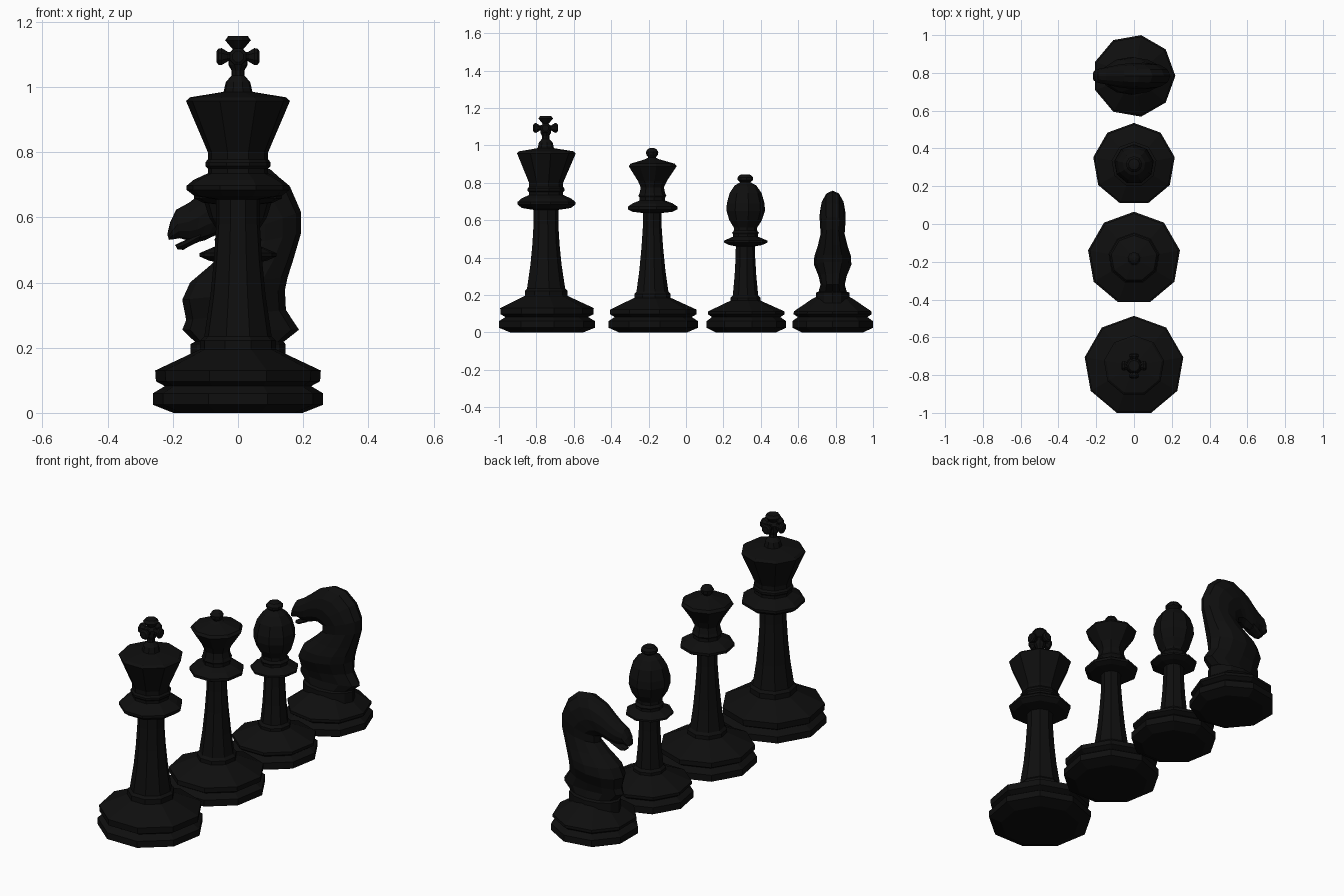
import bpy, bmesh, math
from mathutils import Matrix, Vector

black = bpy.data.materials.new("black")
black.diffuse_color = (0.0045, 0.0045, 0.0045, 1)


def finish(name, bm, loc):
    bmesh.ops.recalc_face_normals(bm, faces=bm.faces)
    me = bpy.data.meshes.new(name)
    bm.to_mesh(me)
    bm.free()
    me.materials.append(black)
    ob = bpy.data.objects.new(name, me)
    ob.location = loc
    bpy.context.collection.objects.link(ob)
    return ob


def skin(bm, rings):
    """Join rings of points with quads and cap both ends."""
    vr = [[bm.verts.new(p) for p in r] for r in rings]
    n = len(vr[0])
    for a, b in zip(vr, vr[1:]):
        for i in range(n):
            j = (i + 1) % n
            bm.faces.new((a[i], a[j], b[j], b[i]))
    bm.faces.new(vr[0])
    bm.faces.new(vr[-1])


def turn(name, prof, loc, sides=9, start=90, matrix=Matrix()):
    """Turned solid from (radius, height) pairs."""
    bm = bmesh.new()
    angs = [math.radians(start + 360 * i / sides) for i in range(sides)]
    skin(bm, [[matrix @ Vector((r * math.cos(a), r * math.sin(a), z)) for a in angs]
              for r, z in prof])
    return finish(name, bm, loc)


def loft(name, sections, loc, n=12):
    """Oval sections: back x, back z, front x, front z, half width."""
    bm = bmesh.new()
    rings = []
    for bx, bz, fx, fz, w in sections:
        ring = []
        for i in range(n):
            t = 2 * math.pi * i / n
            k = (1 + math.cos(t)) / 2
            ring.append((fx + (bx - fx) * k, w * math.sin(t), fz + (bz - fz) * k))
        rings.append(ring)
    skin(bm, rings)
    return finish(name, bm, loc)


def foot(r):
    """Two-step foot shared by all pieces."""
    return [(r * .76, 0), (r, .025), (r, .06), (r * .86, .082), (r * .965, .097)]


KING, QUEEN, BISHOP, KNIGHT = [(0, y, 0) for y in (-.751, -.182, .316, .784)]

# King: foot, column, collar, flared crown
turn("king_body", foot(.265) + [
    (.258, .13), (.118, .195), (.118, .222), (.105, .235), (.086, .36), (.075, .47),
    (.068, .58), (.068, .655), (.135, .665), (.16, .684), (.16, .697), (.138, .715),
    (.094, .735), (.094, .75), (.102, .757), (.102, .768), (.094, .778), (.094, .80),
    (.162, .957), (.15, .968), (.045, .985), (.038, 1.015), (.02, 1.035), (.02, 1.05),
    (.03, 1.068), (.03, 1.1), (.016, 1.115), (.04, 1.143), (.03, 1.157)], KING)
# Cross arms on the king
for i in range(4):
    m = (Matrix.Translation((0, 0, 1.093)) @ Matrix.Rotation(i * math.pi / 2, 4, 'Z')
         @ Matrix.Rotation(math.pi / 2, 4, 'Y'))
    turn("cross_arm", [(.02, 0), (.015, .03), (.028, .05), (.027, .06), (.018, .066)],
         KING, 8, 22.5, m)

# Queen
turn("queen_body", foot(.247) + [
    (.238, .122), (.1, .185), (.1, .205), (.088, .218), (.072, .33), (.06, .45),
    (.052, .56), (.052, .638), (.11, .645), (.137, .658), (.137, .672), (.11, .69),
    (.07, .705), (.07, .72), (.077, .73), (.07, .745), (.064, .775), (.08, .81),
    (.132, .888), (.122, .902), (.04, .925), (.02, .935), (.032, .95), (.034, .965),
    (.024, .98), (.01, .986)], QUEEN)

# Bishop
turn("bishop_body", foot(.219) + [
    (.211, .112), (.082, .17), (.082, .185), (.07, .198), (.06, .30), (.054, .40),
    (.053, .46), (.09, .467), (.12, .48), (.12, .49), (.09, .503), (.068, .512),
    (.068, .523), (.074, .532), (.064, .545), (.064, .56), (.09, .60), (.106, .65),
    (.104, .69), (.088, .745), (.06, .785), (.028, .803), (.043, .815), (.043, .828),
    (.03, .842), (.012, .845)], BISHOP)

# Knight: foot, horse bust and lower jaw
turn("knight_foot", foot(.219) + [(.211, .112), (.11, .18), (.09, .19)], KNIGHT, 9, 0)
loft("horse_bust", [
    (.145, .14, -.145, .14, .09), (.145, .212, -.145, .212, .09),
    (.14, .218, -.132, .218, .075), (.187, .255, -.171, .255, .065),
    (.147, .316, -.159, .285, .075), (.144, .377, -.171, .347, .1),
    (.152, .415, -.147, .4, .098), (.168, .465, -.08, .457, .08),
    (.193, .55, -.03, .505, .064), (.193, .617, -.03, .54, .068),
    (.16, .693, -.06, .548, .07), (.098, .748, -.08, .54, .068),
    (.03, .758, -.1, .53, .066), (-.05, .725, -.115, .526, .06),
    (-.105, .68, -.13, .524, .052), (-.15, .645, -.15, .528, .045),
    (-.19, .623, -.178, .536, .038), (-.208, .585, -.195, .533, .034),
    (-.217, .548, -.212, .531, .022)], KNIGHT)
loft("horse_jaw", [
    (-.11, .56, -.12, .525, .04), (-.15, .535, -.148, .512, .036),
    (-.175, .524, -.168, .5, .03), (-.193, .515, -.186, .502, .02)], KNIGHT, 8)
